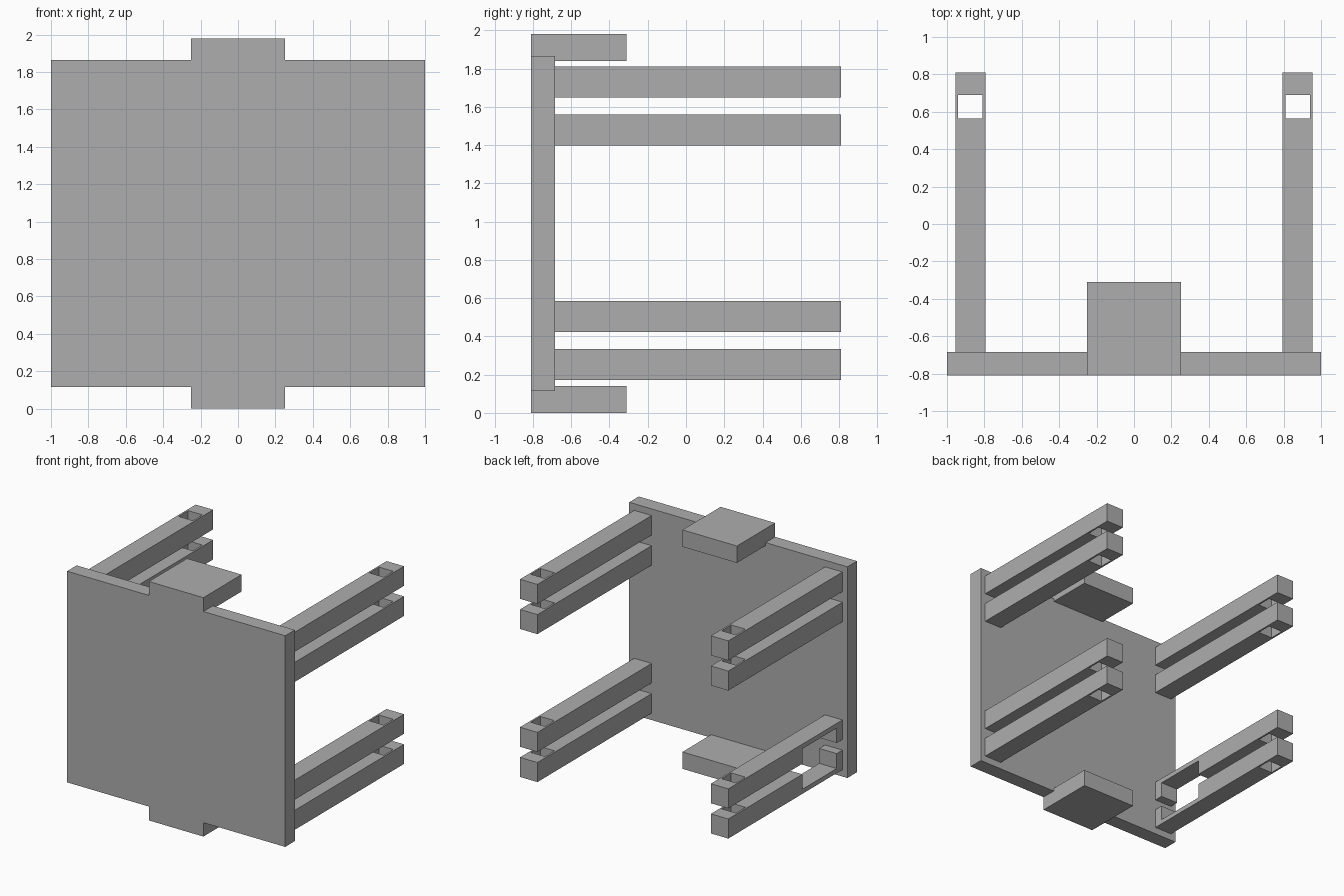
import bpy

cube = bpy.data.objects.get("Cube")
if cube:
    bpy.data.objects.remove(cube, do_unlink=True)

grey = bpy.data.materials.new("mid_grey")
grey.use_nodes = True
colour = (0.42, 0.42, 0.42, 1)
grey.diffuse_color = colour
grey.node_tree.nodes["Principled BSDF"].inputs["Base Color"].default_value = colour


def box(name, xs, ys, zs):
    """Box spanning three (low, high) ranges."""
    spans = (xs, ys, zs)
    bpy.ops.mesh.primitive_cube_add(size=1, location=[sum(s) / 2 for s in spans])
    ob = bpy.context.object
    ob.name = name
    ob.scale = [s[1] - s[0] for s in spans]
    bpy.ops.object.transform_apply(location=True, rotation=False, scale=True)
    ob.data.materials.append(grey)
    return ob


def cut(ob, cutter):
    mod = ob.modifiers.new("cut", "BOOLEAN")
    mod.operation = "DIFFERENCE"
    mod.solver = "EXACT"
    mod.object = cutter
    cutter.hide_render = True
    cutter.hide_viewport = True
    cutter.display_type = "WIRE"


# Upright plate and the two central tabs
FRONT, BACK, TIP = -0.81, -0.685, 0.81
box("front_plate", (-1, 1), (FRONT, BACK), (0.115, 1.865))
box("bottom_tab", (-0.25, 0.25), (FRONT, -0.31), (0, 0.14))
box("top_tab", (-0.25, 0.25), (FRONT, -0.31), (1.84, 1.98))

# Four pairs of arms, each with a square hole near the tip
arms = {}
for side, sign in (("left", 1), ("right", -1)):
    for level, z in enumerate((0.172, 0.422, 1.398, 1.648)):
        xs = sorted((sign * 0.795, sign * 0.955))
        arms[side, level] = box(f"{side}_arm_{level + 1}", xs, (BACK, TIP), (z, z + 0.162))
    hole = box(f"{side}_hole_cutter", sorted((sign * 0.81, sign * 0.94)),
               (0.565, 0.69), (-0.1, 2.1))
    for level in range(4):
        cut(arms[side, level], hole)

# Wide notch between the lower right arms
notch = box("notch_cutter", (-1.1, -0.7), (-0.61, -0.16), (0.21, 0.545))
for level in (0, 1):
    cut(arms["right", level], notch)
